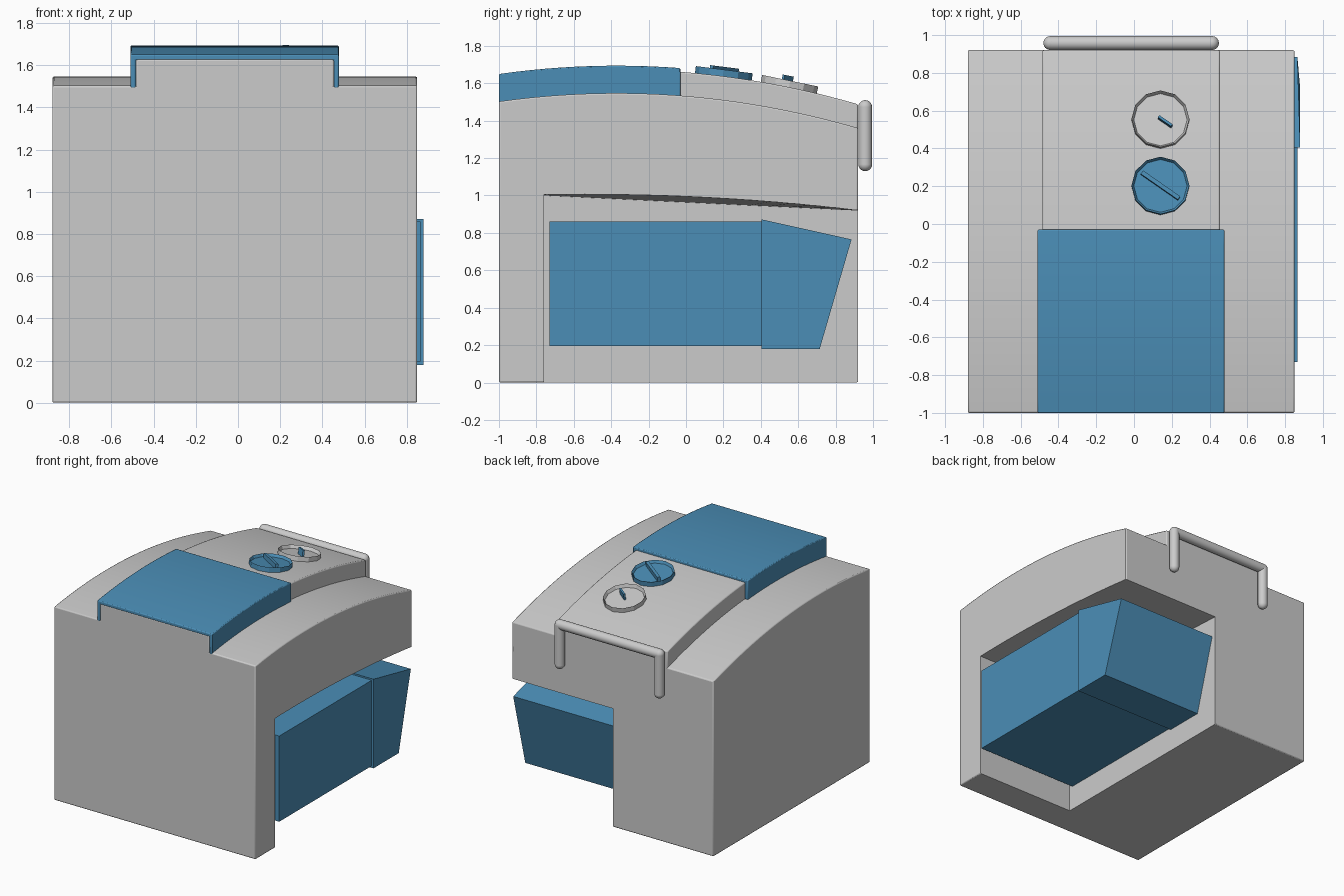
import bpy, bmesh, math
from mathutils import Matrix, Vector

cube = bpy.data.objects.get("Cube")
if cube:
    bpy.data.objects.remove(cube, do_unlink=True)


def material(name, rgb):
    m = bpy.data.materials.new(name)
    m.use_nodes = True
    m.diffuse_color = (*rgb, 1)
    m.node_tree.nodes["Principled BSDF"].inputs["Base Color"].default_value = (*rgb, 1)
    return m


GREY = material("light grey", (0.6, 0.6, 0.6))
BLUE = material("blue", (0.07, 0.27, 0.47))


def finish(name, bm, mat, bevel=0, smooth=True):
    bmesh.ops.recalc_face_normals(bm, faces=bm.faces)
    mesh = bpy.data.meshes.new(name)
    bm.to_mesh(mesh)
    bm.free()
    ob = bpy.data.objects.new(name, mesh)
    bpy.context.collection.objects.link(ob)
    mesh.materials.append(mat)
    if smooth:
        bpy.ops.object.select_all(action='DESELECT')
        ob.select_set(True)
        bpy.context.view_layer.objects.active = ob
        bpy.ops.object.shade_smooth_by_angle(angle=math.radians(35))
    if bevel:
        b = ob.modifiers.new("soft edges", 'BEVEL')
        b.width, b.segments, b.limit_method = bevel, 2, 'ANGLE'
        b.angle_limit = math.radians(40)
    return ob


def loft(name, sections, mat, bevel=0, smooth=True):
    """Skin closed sections of equal point count and cap both ends."""
    bm = bmesh.new()
    rings = [[bm.verts.new(p) for p in s] for s in sections]
    n = len(rings[0])
    for a, b in zip(rings, rings[1:]):
        for i in range(n):
            j = (i + 1) % n
            bm.faces.new((a[i], a[j], b[j], b[i]))
    bm.faces.new(rings[0])
    bm.faces.new(rings[-1])
    return finish(name, bm, mat, bevel, smooth)


def prism(name, x0, x1, profile, mat, **kw):
    return loft(name, [[(x, y, z) for y, z in profile] for x in (x0, x1)], mat, **kw)


def span(a, b, n):
    return [a + (b - a) * i / n for i in range(n + 1)]


def roof(y):
    return 1.547 - 0.112 * (y + 0.37) ** 2


def under_arch(y):
    return 1.01 - 0.048 * (y + 0.45) ** 2


# Main body with an arched top
FRONT, BACK = -1.0, 0.92
ys = span(FRONT, BACK, 20)
body = prism("body", -0.88, 0.85,
             [(FRONT, 0), (BACK, 0)] + [(y, roof(y)) for y in reversed(ys)],
             GREY, bevel=0.008)

# Side recess, open at the back and below
cut_ys = span(1.0, -0.76, 16)
inner = [(-0.015, 1.0, -0.1)] + [(-0.015, y, 1.0 - 0.048 * (y + 0.76)) for y in cut_ys]
outer = [(1.0, 1.0, -0.1)] + [(1.0, y, under_arch(y)) for y in cut_ys]
for x, ring in ((-0.015, inner), (1.0, outer)):
    ring.append((x, -0.76, -0.1))
cutter = loft("recess_cutter", [inner, outer], GREY, smooth=False)
cutter.hide_render = True
cutter.hide_set(True)
cut = body.modifiers.new("recess", 'BOOLEAN')
cut.object, cut.operation, cut.solver = cutter, 'DIFFERENCE', 'EXACT'

# Raised spine along the top
prism("top_ridge", -0.485, 0.455,
      [(FRONT, 1.4), (BACK, 1.3)] + [(y, roof(y) + 0.127) for y in reversed(ys)],
      GREY, bevel=0.008)

# Curved cover wrapped over the front of the spine
sections = []
for y in span(FRONT, -0.03, 12):
    low, mid, high = roof(y) - 0.012, roof(y) + 0.122, roof(y) + 0.147
    sections.append([(x, y, z) for x, z in (
        (-0.51, low), (-0.51, high), (0.478, high), (0.478, low),
        (0.454, low), (0.454, mid), (-0.484, mid), (-0.484, low))])
loft("front_cover", sections, BLUE, bevel=0.006)

# Storage block in the recess, with a tapered rear section
prism("side_block", -0.02, 0.865,
      [(-0.73, 0.195), (0.405, 0.195), (0.405, 0.86), (-0.73, 0.86)], BLUE, smooth=False)
rear = [(0.405, 0.18), (0.715, 0.18), (0.885, 0.765), (0.405, 0.872)]
loft("rear_block", [[(-0.02, y, z) for y, z in rear],
                    [(0.865 if y > 0.8 else 0.88, y, z) for y, z in rear]],
     BLUE, smooth=False)


# Dials: dished twelve-sided discs tilted to follow the spine
def on_ridge(x, y):
    slope = math.atan(-0.224 * (y + 0.37))
    return Matrix.Translation((x, y, roof(y) + 0.127)) @ Matrix.Rotation(slope, 4, 'X')


def dial(name, y, mat, dish):
    bm = bmesh.new()
    bmesh.ops.create_cone(bm, cap_ends=True, segments=12, radius1=0.153, radius2=0.153,
                          depth=0.07)
    top = max(bm.faces, key=lambda f: f.calc_center_median().z)
    bmesh.ops.inset_region(bm, faces=[top], thickness=0.012)
    bmesh.ops.translate(bm, verts=top.verts, vec=(0, 0, -dish))
    bm.transform(on_ridge(0.14, y))
    finish(name, bm, mat, smooth=False)


def bar(name, x, y, size, z):
    bm = bmesh.new()
    bmesh.ops.create_cube(bm, size=1, matrix=Matrix.Diagonal((*size, 1)))
    bm.transform(on_ridge(x, y) @ Matrix.Translation((0, 0, z))
                 @ Matrix.Rotation(math.radians(-35), 4, 'Z'))
    finish(name, bm, BLUE, smooth=False)


dial("control_dial", 0.2, BLUE, 0.02)
bar("dial_grip", 0.14, 0.2, (0.24, 0.022, 0.04), 0.03)
dial("gauge", 0.55, GREY, 0.025)
bar("gauge_needle", 0.165, 0.535, (0.085, 0.014, 0.06), 0.03)

# Rear grab handle made of round bars with ball joints
R = 0.037
path = [Vector((x, 0.958, z)) for x, z in
        ((-0.443, 1.167), (-0.443, 1.473), (0.413, 1.473), (0.413, 1.167))]
bm = bmesh.new()
for p in path:
    bmesh.ops.create_uvsphere(bm, u_segments=16, v_segments=10, radius=R,
                              matrix=Matrix.Translation(p))
for a, b in zip(path, path[1:]):
    turn = (b - a).to_track_quat('Z', 'Y').to_matrix().to_4x4()
    bmesh.ops.create_cone(bm, cap_ends=False, segments=16, radius1=R, radius2=R,
                          depth=(b - a).length,
                          matrix=Matrix.Translation((a + b) / 2) @ turn)
finish("rear_handle", bm, GREY)
